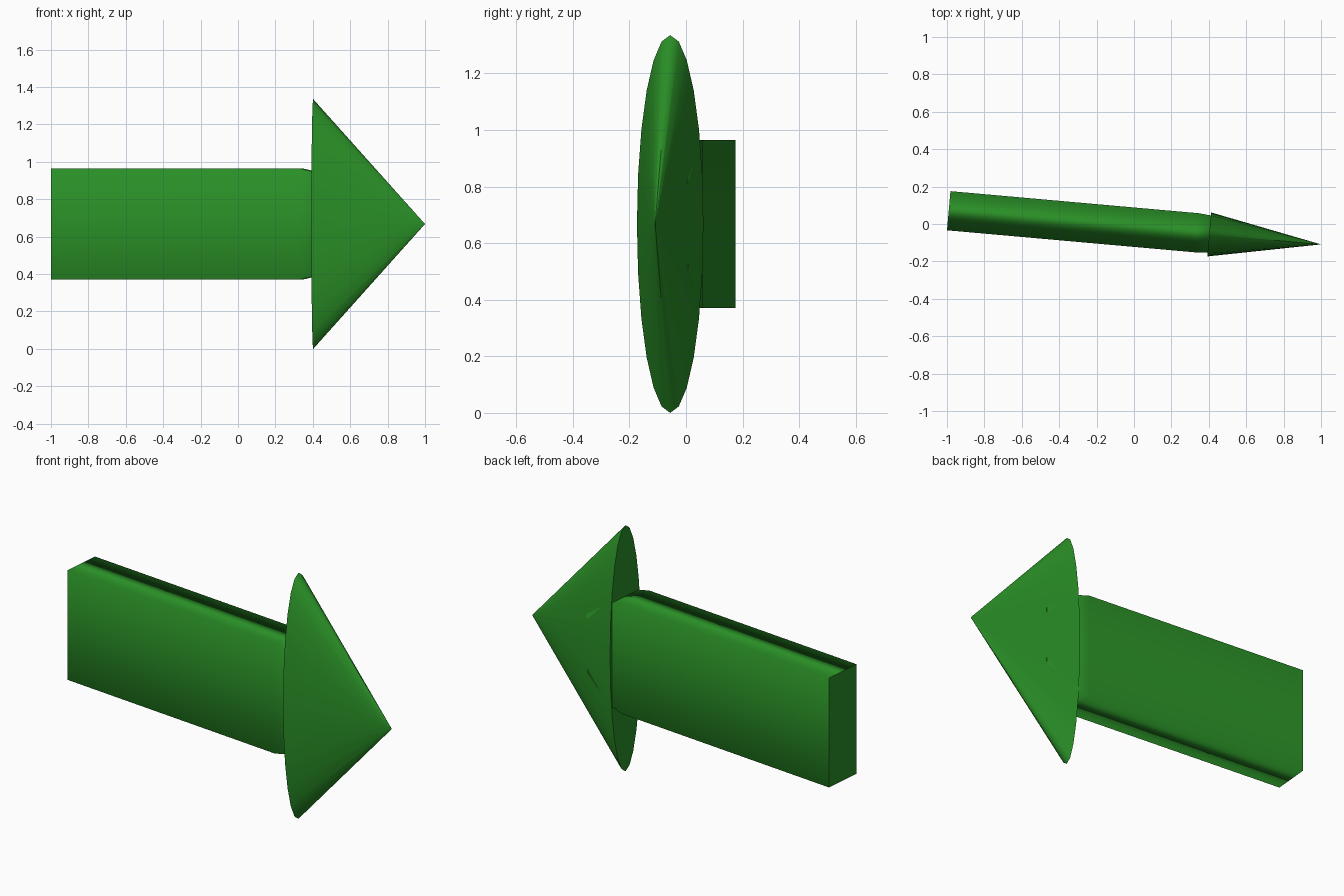
import bpy, bmesh, math

if "Cube" in bpy.data.objects:
    bpy.data.objects.remove(bpy.data.objects["Cube"])

ANGLE = math.radians(-5.08)   # arrow is turned slightly about z
MID_Z = 0.6675
HALF = 0.9993                 # half length along the arrow
BASE = HALF - 0.60            # where the head begins
DEPTH = 0.118                 # half depth of the head

green = bpy.data.materials.new("green")
green.diffuse_color = (0.023, 0.28, 0.02, 1)
green.use_nodes = True
green.node_tree.nodes["Principled BSDF"].inputs["Base Color"].default_value = green.diffuse_color


def finish(name, bm, caps):
    """Smooth the sides, keep the flat caps sharp, and place the part."""
    for f in bm.faces:
        f.smooth = f not in caps
    for f in caps:
        for e in f.edges:
            e.smooth = False
    bmesh.ops.recalc_face_normals(bm, faces=bm.faces[:])
    mesh = bpy.data.meshes.new(name)
    bm.to_mesh(mesh)
    bm.free()
    mesh.materials.append(green)
    ob = bpy.data.objects.new(name, mesh)
    ob.location = (0.0045, -0.0205, MID_Z)
    ob.rotation_euler = (0, 0, ANGLE)
    bpy.context.collection.objects.link(ob)
    return ob


# Shaft: rectangular sections (x, half depth, half height), nose tapering into the head
sections = [(-HALF, 0.105, 0.297),
            (BASE - 0.065, 0.105, 0.297),
            (BASE, 0.099, 0.282),
            (BASE + 0.10, 0.087, 0.22),
            (BASE + 0.18, 0.076, 0.16)]
bm = bmesh.new()
rings = [[bm.verts.new((x, sy * hy + 0.003, sz * hz))
          for sy, sz in ((-1, -1), (1, -1), (1, 1), (-1, 1))]
         for x, hy, hz in sections]
for a, b in zip(rings, rings[1:]):
    for i in range(4):
        j = (i + 1) % 4
        bm.faces.new((a[i], a[j], b[j], b[i]))
caps = {bm.faces.new(rings[0]), bm.faces.new(rings[-1])}
shaft = finish("arrow_shaft", bm, caps)
# broad faces dominate the soft shading
weighted = shaft.modifiers.new("weighted_normals", 'WEIGHTED_NORMAL')
weighted.keep_sharp = True

# Head: flattened 24-sided cone
bm = bmesh.new()
N = 24
rim = [bm.verts.new((BASE, DEPTH * math.sin(2 * math.pi * i / N),
                     MID_Z * math.cos(2 * math.pi * i / N))) for i in range(N)]
tip = bm.verts.new((HALF, 0, 0))
for i in range(N):
    bm.faces.new((rim[i], rim[(i + 1) % N], tip))
head = finish("arrow_head", bm, {bm.faces.new(rim)})

# Cone shading: true cone normals at the rim, each side's own normal at the tip
mesh = head.data
normals = []
for poly in mesh.polygons:
    for vi in poly.vertices:
        co = mesh.vertices[vi].co
        n = poly.normal.copy()
        if len(poly.vertices) == 3 and co.x < HALF - 0.1:
            n.xyz = (1 / 0.6, co.y / DEPTH ** 2, co.z / MID_Z ** 2)
            n.normalize()
        normals.append(n)
mesh.normals_split_custom_set(normals)
